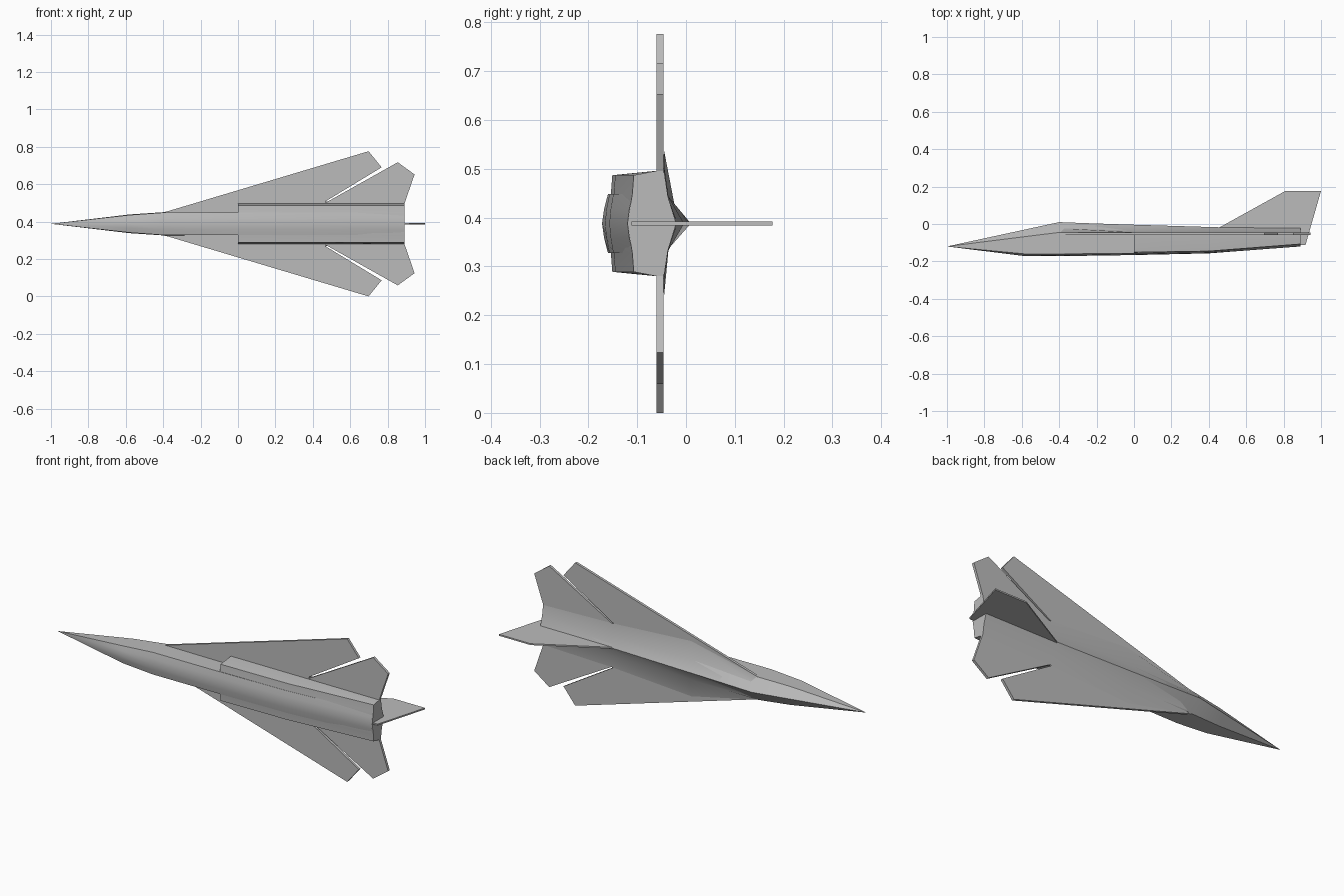
import bpy, bmesh, math

MID = 0.388  # height of the aircraft's plane of symmetry

cube = bpy.data.objects.get("Cube")
if cube:
    bpy.data.objects.remove(cube)

grey = bpy.data.materials.new("light grey")
grey.use_nodes = True
colour = (0.5, 0.5, 0.5, 1)
grey.diffuse_color = colour
grey.node_tree.nodes["Principled BSDF"].inputs["Base Color"].default_value = colour


def finish(bm, name, smooth=False):
    bmesh.ops.remove_doubles(bm, verts=bm.verts, dist=0.0002)
    bmesh.ops.recalc_face_normals(bm, faces=bm.faces)
    mesh = bpy.data.meshes.new(name)
    bm.to_mesh(mesh)
    bm.free()
    mesh.materials.append(grey)
    obj = bpy.data.objects.new(name, mesh)
    bpy.context.collection.objects.link(obj)
    if smooth:
        bpy.ops.object.select_all(action="DESELECT")
        obj.select_set(True)
        bpy.context.view_layer.objects.active = obj
        bpy.ops.object.shade_smooth_by_angle(angle=math.radians(25))
    return obj


def loft(name, stations):
    """Skin half sections of (offset, y), running ridge to keel, mirrored about MID."""
    bm = bmesh.new()
    rings = []
    for x, half in stations:
        full = half + [(-s, y) for s, y in half[-2:0:-1]]
        rings.append([bm.verts.new((x, y, MID + s)) for s, y in full])
    n = len(rings[0])
    for a, b in zip(rings, rings[1:]):
        for i in range(n):
            j = (i + 1) % n
            bm.faces.new((a[i], a[j], b[j], b[i]))
    bm.faces.new(rings[0])
    bm.faces.new(rings[-1])
    return finish(bm, name, smooth=True)


def plate(name, points, thickness):
    """Extrude a flat outline by the given vector."""
    bm = bmesh.new()
    face = bm.faces.new([bm.verts.new(p) for p in points])
    new = bmesh.ops.extrude_face_region(bm, geom=[face])["geom"]
    verts = [v for v in new if isinstance(v, bmesh.types.BMVert)]
    bmesh.ops.translate(bm, verts=verts, vec=thickness)
    return finish(bm, name)


# Fuselage: x, ridge y, chine (offset, y), lower edge (offset, y), keel y
fuselage = [
    (-1.0, -0.12, 0, -0.12, 0, -0.12, -0.12),
    (-0.58, -0.029, 0.05, -0.067, 0.047, -0.16, -0.172),
    (-0.4, 0.01, 0.062, -0.045, 0.06, -0.16, -0.172),
    (0.0, -0.005, 0.06, -0.04, 0.06, -0.157, -0.166),
    (0.4, -0.017, 0.06, -0.04, 0.06, -0.149, -0.157),
    (0.888, -0.022, 0.06, -0.04, 0.06, -0.109, -0.12),
]
loft("fuselage", [
    (x, [(0, ridge), (cs, cy), (ls, ly), (ls * 0.5, ly * 0.35 + keel * 0.65), (0, keel)])
    for x, ridge, cs, cy, ls, ly, keel in fuselage])

# Engine housing: x, lower edge y, keel y
housing = [(0.0, -0.151, -0.164), (0.4, -0.145, -0.156), (0.89, -0.107, -0.12)]
loft("engine_housing", [
    (x, [(0, -0.03), (0.055, -0.039), (0.108, -0.046), (0.108, -0.06),
         (0.099, low), (0.06, low - 0.003), (0, keel)])
    for x, low, keel in housing])

# Wing and tailplane on both sides
wing = [(-0.4, 0), (-0.4, 0.06), (0.698, 0.388), (0.768, 0.302), (0.468, 0.12), (0.468, 0)]
tailplane = [(0.46, 0), (0.46, 0.108), (0.854, 0.329), (0.944, 0.264), (0.89, 0.108), (0.89, 0)]
for side, sign in (("left", 1), ("right", -1)):
    for part, outline in (("wing", wing), ("tailplane", tailplane)):
        plate(f"{side}_{part}", [(x, -0.06, MID + sign * s) for x, s in outline], (0, 0.014, 0))

# Raised fairing blending the spine into the wing roots
loft("spine_fairing", [
    (-0.4, [(0, 0.009), (0.03, -0.022), (0.062, -0.046), (0, -0.055)]),
    (0.0, [(0, -0.004), (0.055, -0.036), (0.15, -0.045), (0, -0.055)]),
    (0.47, [(0, -0.018), (0.055, -0.036), (0.12, -0.045), (0, -0.055)]),
    (0.89, [(0, -0.02), (0.055, -0.037), (0.108, -0.045), (0, -0.055)]),
])

# Vertical fin
fin = [(0.45, -0.022), (0.81, 0.177), (1.0, 0.177), (0.917, -0.112), (0.88, -0.112), (0.88, -0.03)]
plate("tail_fin", [(x, y, MID - 0.004) for x, y in fin], (0, 0, 0.008))
